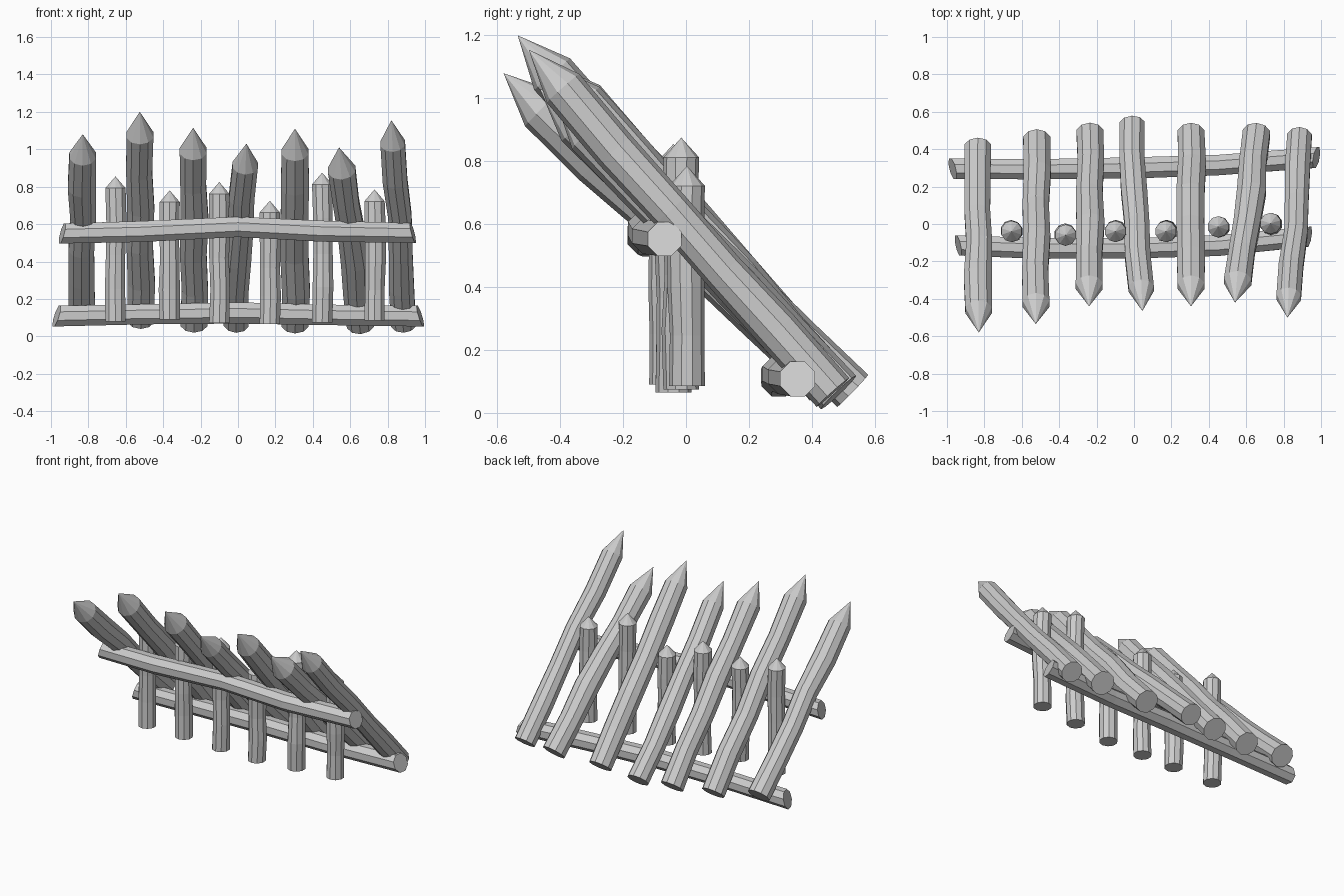
import bpy, bmesh, math, random
from mathutils import Vector

random.seed(4)
cube = bpy.data.objects.get("Cube")
if cube:
    bpy.data.objects.remove(cube, do_unlink=True)

wood = bpy.data.materials.new("grey_wood")
wood.use_nodes = True
wood.diffuse_color = (0.6, 0.6, 0.6, 1)
wood.node_tree.nodes["Principled BSDF"].inputs["Base Color"].default_value = (0.6, 0.6, 0.6, 1)


def log(name, path, radius, sides, tip=None, slant=(0, 0)):
    """Faceted log through the path points, with a pointed tip or a flat cut end.
    slant shears the two cut ends along x, mirrored from one end to the other."""
    bm = bmesh.new()
    path = [Vector(p) for p in path]
    axis = (path[-1] - path[0]).normalized()
    side = Vector((0, 1, 0)) if abs(axis.x) > 0.8 else Vector((1, 0, 0))
    up = axis.cross(side).normalized()
    side = up.cross(axis)
    rings = []
    for i, p in enumerate(path):
        end = -1 if i == 0 else 1 if i == len(path) - 1 else 0
        r = radius * (1 if end else random.uniform(0.95, 1.06))
        ring = []
        for k in range(sides):
            a = math.tau * (k + 0.5) / sides
            off = (side * math.cos(a) + up * math.sin(a)) * r
            off.x += end * (off.y * slant[0] + off.z * slant[1])
            ring.append(bm.verts.new(p + off))
        rings.append(ring)
    for a, b in zip(rings, rings[1:]):
        for k in range(sides):
            n = (k + 1) % sides
            bm.faces.new((a[k], a[n], b[n], b[k]))
    bm.faces.new(rings[0])
    if tip:
        point = bm.verts.new(tip)
        for k in range(sides):
            bm.faces.new((rings[-1][k], rings[-1][(k + 1) % sides], point))
    else:
        bm.faces.new(rings[-1])
    bmesh.ops.recalc_face_normals(bm, faces=bm.faces)
    mesh = bpy.data.meshes.new(name)
    bm.to_mesh(mesh)
    bm.free()
    mesh.materials.append(wood)
    bpy.context.collection.objects.link(bpy.data.objects.new(name, mesh))


def crooked(start, end, bend, wobble, steps=5):
    """Points from start to end, bowed along x and slightly uneven."""
    start, end = Vector(start), Vector(end)
    points = []
    for i in range(steps + 1):
        p = start.lerp(end, i / steps)
        if 0 < i < steps:
            p += Vector([random.uniform(-wobble, wobble) for _ in range(3)])
            p.x += bend * math.sin(math.pi * i / steps)
        points.append(p)
    return points


# Leaning sharpened stakes: base, tip, sideways bend, radius
stakes = [
    ((-0.835, 0.41, 0.14), (-0.83, -0.58, 1.08), 0, 0.075),
    ((-0.52, 0.45, 0.09), (-0.525, -0.535, 1.20), 0, 0.076),
    ((-0.235, 0.485, 0.07), (-0.24, -0.44, 1.115), 0, 0.076),
    ((-0.01, 0.53, 0.07), (0.045, -0.465, 1.03), -0.01, 0.071),
    ((0.305, 0.485, 0.065), (0.305, -0.44, 1.11), 0, 0.075),
    ((0.655, 0.485, 0.065), (0.54, -0.42, 1.01), 0.01, 0.077),
    ((0.885, 0.467, 0.065), (0.82, -0.50, 1.155), 0.01, 0.069),
]
for i, (base, tip, bend, radius) in enumerate(stakes):
    base, tip = Vector(base), Vector(tip)
    shoulder = tip - (tip - base).normalized() * 0.165
    log(f"leaning_stake_{i + 1}", crooked(base, shoulder, bend, 0.006), radius, 10, tip)

# Upright support posts: x, y, bottom, tip height
posts = [
    (-0.655, -0.04, 0.08, 0.855), (-0.365, -0.06, 0.09, 0.78),
    (-0.10, -0.04, 0.07, 0.825), (0.17, -0.04, 0.065, 0.725),
    (0.45, -0.015, 0.075, 0.875), (0.73, 0.003, 0.085, 0.785),
]
for i, (x, y, bottom, top) in enumerate(posts):
    path = crooked((x, y, bottom), (x, y, top - 0.063), 0, 0.005, 4)
    log(f"support_post_{i + 1}", path, 0.057, 10, (x, y, top))

# Cross rails with slanted cut ends
log("upper_rail", [(-0.94, -0.115, 0.55), (-0.52, -0.13, 0.56), (0, -0.13, 0.585),
                   (0.45, -0.115, 0.562), (0.935, -0.068, 0.553)],
    0.058, 8, slant=(0.18, -0.25))
log("lower_rail", [(-0.97, 0.295, 0.108), (-0.5, 0.293, 0.118), (0, 0.3, 0.125),
                   (0.45, 0.315, 0.115), (0.975, 0.355, 0.108)],
    0.06, 8, slant=(0.2, -0.3))
